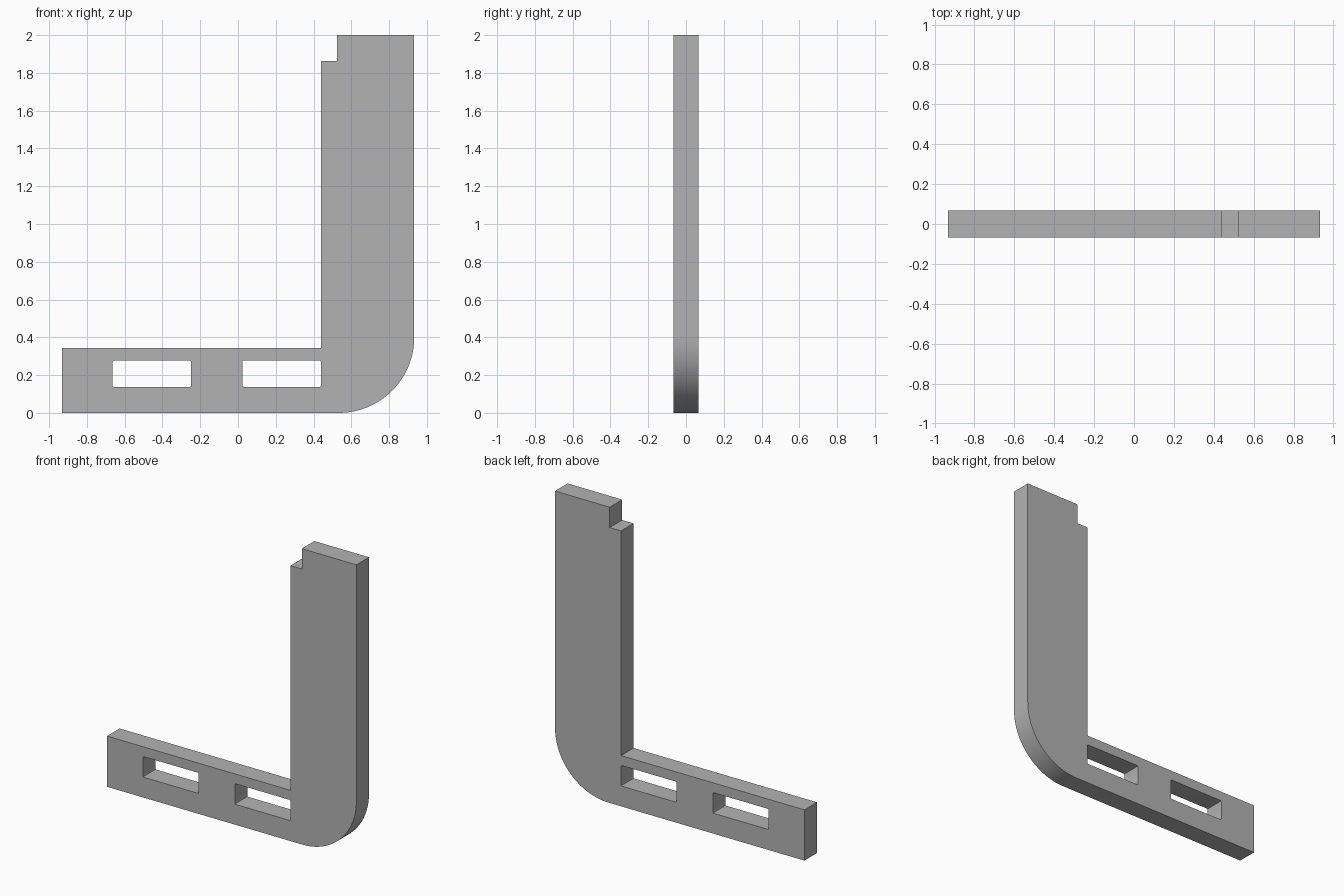
import bpy, bmesh, math

cube = bpy.data.objects.get("Cube")
if cube:
    bpy.data.objects.remove(cube, do_unlink=True)

HALF_X, HEIGHT, HALF_DEPTH = 0.933, 2.0, 0.067
ARM_TOP, COLUMN_X, RADIUS = 0.343, 0.439, 0.40
NOTCH_X, NOTCH_Z = 0.524, 1.862
SLOT_LENGTH, SLOT_LOW, SLOT_HIGH = 0.416, 0.138, 0.277
SLOT_STARTS = (-0.664, 0.023)


def arc(cx, cz, radius, start, end, steps):
    """Points on an arc, angles in degrees."""
    angles = [math.radians(start + (end - start) * i / steps) for i in range(steps + 1)]
    return [(cx + radius * math.cos(a), cz + radius * math.sin(a)) for a in angles]


def slot(x0, r=0.006):
    """Rectangle with very slightly eased corners."""
    x1 = x0 + SLOT_LENGTH
    return (arc(x1 - r, SLOT_HIGH - r, r, 0, 90, 2) + arc(x0 + r, SLOT_HIGH - r, r, 90, 180, 2)
            + arc(x0 + r, SLOT_LOW + r, r, 180, 270, 2) + arc(x1 - r, SLOT_LOW + r, r, 270, 360, 2))


def add_loop(bm, points):
    verts = [bm.verts.new((x, -HALF_DEPTH, z)) for x, z in points]
    return [bm.edges.new((v, verts[(i + 1) % len(verts)])) for i, v in enumerate(verts)]


# Outline: arm, rounded heel, column and stepped top
outline = [(-HALF_X, 0)]
outline += arc(HALF_X - RADIUS, RADIUS, RADIUS, -90, 0, 32)
outline += [(HALF_X, HEIGHT), (NOTCH_X, HEIGHT), (NOTCH_X, NOTCH_Z),
            (COLUMN_X, NOTCH_Z), (COLUMN_X, ARM_TOP), (-HALF_X, ARM_TOP)]

# Fill the outline around the slots, then extrude to the plate depth
bm = bmesh.new()
edges = add_loop(bm, outline)
for start in SLOT_STARTS:
    edges += add_loop(bm, slot(start))
bmesh.ops.triangle_fill(bm, edges=edges, use_beauty=True, use_dissolve=False, normal=(0, -1, 0))
extruded = bmesh.ops.extrude_face_region(bm, geom=bm.faces[:], use_keep_orig=True)
moved = [g for g in extruded["geom"] if isinstance(g, bmesh.types.BMVert)]
bmesh.ops.translate(bm, verts=moved, vec=(0, 2 * HALF_DEPTH, 0))
bmesh.ops.recalc_face_normals(bm, faces=bm.faces[:])

mesh = bpy.data.meshes.new("slotted_bracket")
bm.to_mesh(mesh)
bm.free()
bracket = bpy.data.objects.new("slotted_bracket", mesh)
bpy.context.collection.objects.link(bracket)

# Plain grey finish
grey = bpy.data.materials.new("plain_grey")
grey.use_nodes = True
colour = (0.45, 0.45, 0.45, 1)
grey.diffuse_color = colour
grey.node_tree.nodes["Principled BSDF"].inputs["Base Color"].default_value = colour
mesh.materials.append(grey)

# Smooth heel, crisp edges elsewhere
bpy.ops.object.select_all(action="DESELECT")
bracket.select_set(True)
bpy.context.view_layer.objects.active = bracket
bpy.ops.object.shade_smooth_by_angle(angle=math.radians(30))
